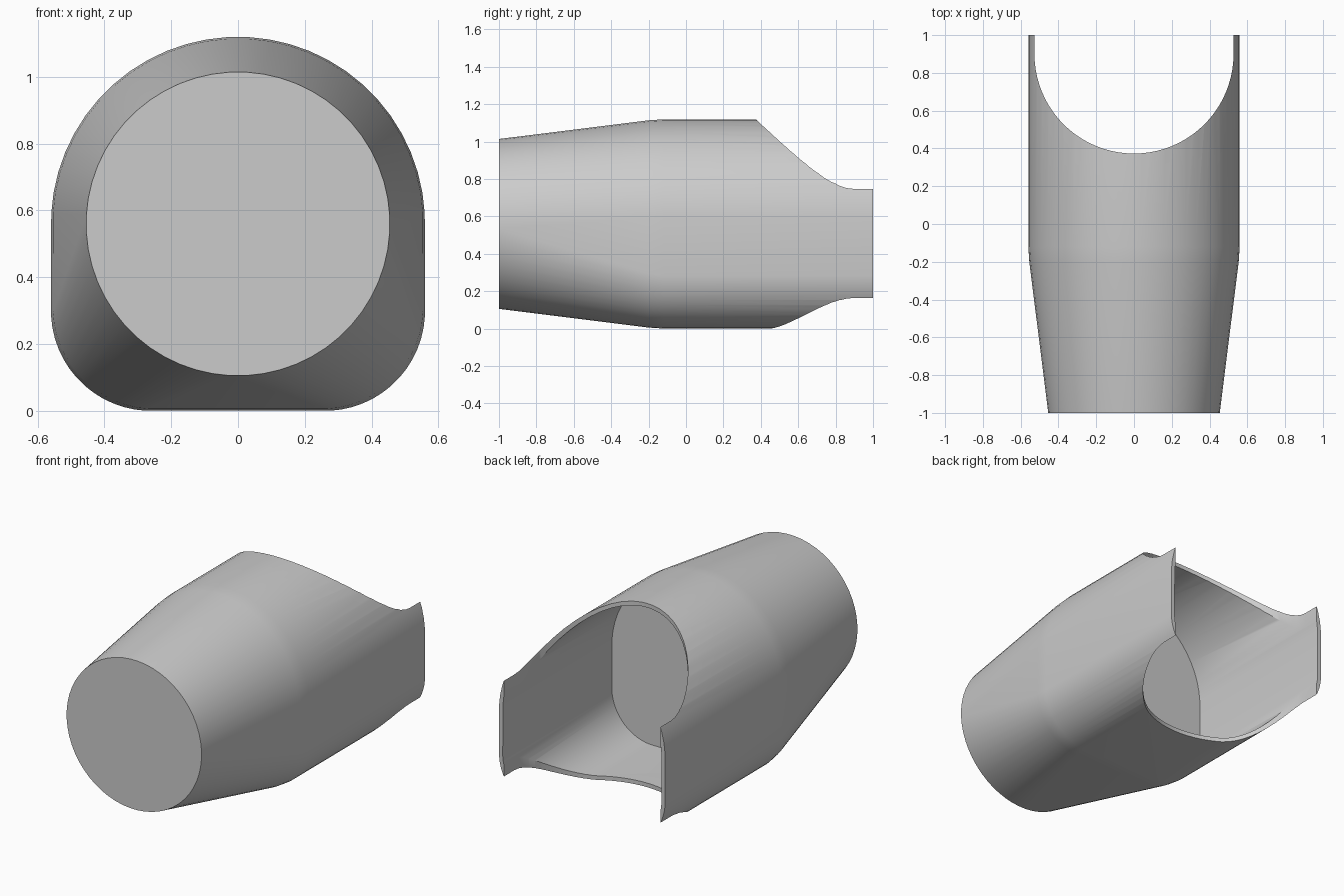
import bpy
import bmesh
from math import pi, sin, cos

cube = bpy.data.objects.get("Cube")
if cube:
    bpy.data.objects.remove(cube, do_unlink=True)

SIDES = 56
MID = 0.56      # height of the axis and half width of the body
CORNER = 0.30   # radius of the lower corners
WALL = 0.025

shell_grey = bpy.data.materials.new("shell_grey")
shell_grey.use_nodes = True
colour = (0.6, 0.6, 0.6, 1)
shell_grey.diffuse_color = colour
shell_grey.node_tree.nodes["Principled BSDF"].inputs["Base Color"].default_value = colour


def angles():
    return [2 * pi * (i + 0.5) / SIDES for i in range(SIDES)]


def arch(inset=0):
    """Round top, flat bottom with rounded corners."""
    points = []
    for a in angles():
        if sin(a) > 0:
            cx, cz, r = 0, MID, MID
        else:
            cx = (MID - CORNER) * (1 if cos(a) > 0 else -1)
            cz, r = CORNER, CORNER
        points.append((cx + (r - inset) * cos(a), cz + (r - inset) * sin(a)))
    return points


def nose(radius=0.457, sides=28):
    """Regular polygon sampled at the same angles as the arch."""
    step = 2 * pi / sides
    points = []
    for a in angles():
        off = (a % step) - step / 2
        r = radius * cos(step / 2) / cos(off + 0) if sides else radius
        # corners lie half a step off the axis
        off = ((a + step / 2) % step) - step / 2
        r = radius * cos(step / 2) / cos(off)
        points.append((r * cos(a), MID + r * sin(a)))
    return points


def blend(p, q, t):
    return [(a + (c - a) * t, b + (d - b) * t) for (a, b), (c, d) in zip(p, q)]


def loft(name, rings):
    """Closed solid through rings of 3D points."""
    bm = bmesh.new()
    loops = [[bm.verts.new(p) for p in ring] for ring in rings]
    for a, b in zip(loops, loops[1:]):
        for i in range(len(a)):
            j = (i + 1) % len(a)
            bm.faces.new((a[i], a[j], b[j], b[i]))
    bm.faces.new(loops[0])
    bm.faces.new(loops[-1])
    bmesh.ops.recalc_face_normals(bm, faces=bm.faces)
    mesh = bpy.data.meshes.new(name)
    bm.to_mesh(mesh)
    bm.free()
    mesh.materials.append(shell_grey)
    ob = bpy.data.objects.new(name, mesh)
    bpy.context.collection.objects.link(ob)
    return ob


def at_y(section, y):
    return [(x, y, z) for x, z in section]


# Body: polygonal nose flaring into the arched barrel
stations = [(-1, 0), (-0.2, 0.95), (-0.12, 1), (1, 1)]
body = loft("shell_body", [at_y(blend(nose(), arch(), t), y) for y, t in stations])

# Hollow rear of the barrel
cavity = loft("cavity_cutter", [at_y(arch(WALL), y) for y in (-0.05, 1.2)])

# Upright round-ended slot that leaves two side flanges
slot_r, slot_y, steps = 0.527, 0.9, 40
outline = [(slot_r * cos(a), slot_y - slot_r * sin(a))
           for a in (pi * i / steps for i in range(steps + 1))]
outline += [(-slot_r, 1.3), (slot_r, 1.3)]
slot = loft("slot_cutter", [[(x, y, z) for x, y in outline] for z in (-0.3, 1.4)])

bpy.context.view_layer.objects.active = body
for cutter in (cavity, slot):
    cutter.hide_render = True
    cut = body.modifiers.new("cut", "BOOLEAN")
    cut.operation = "DIFFERENCE"
    cut.solver = "EXACT"
    cut.object = cutter
    bpy.ops.object.modifier_apply(modifier=cut.name)
    bpy.data.objects.remove(cutter, do_unlink=True)

bpy.ops.object.select_all(action="DESELECT")
body.select_set(True)
bpy.ops.object.shade_smooth_by_angle(angle=pi / 6)
